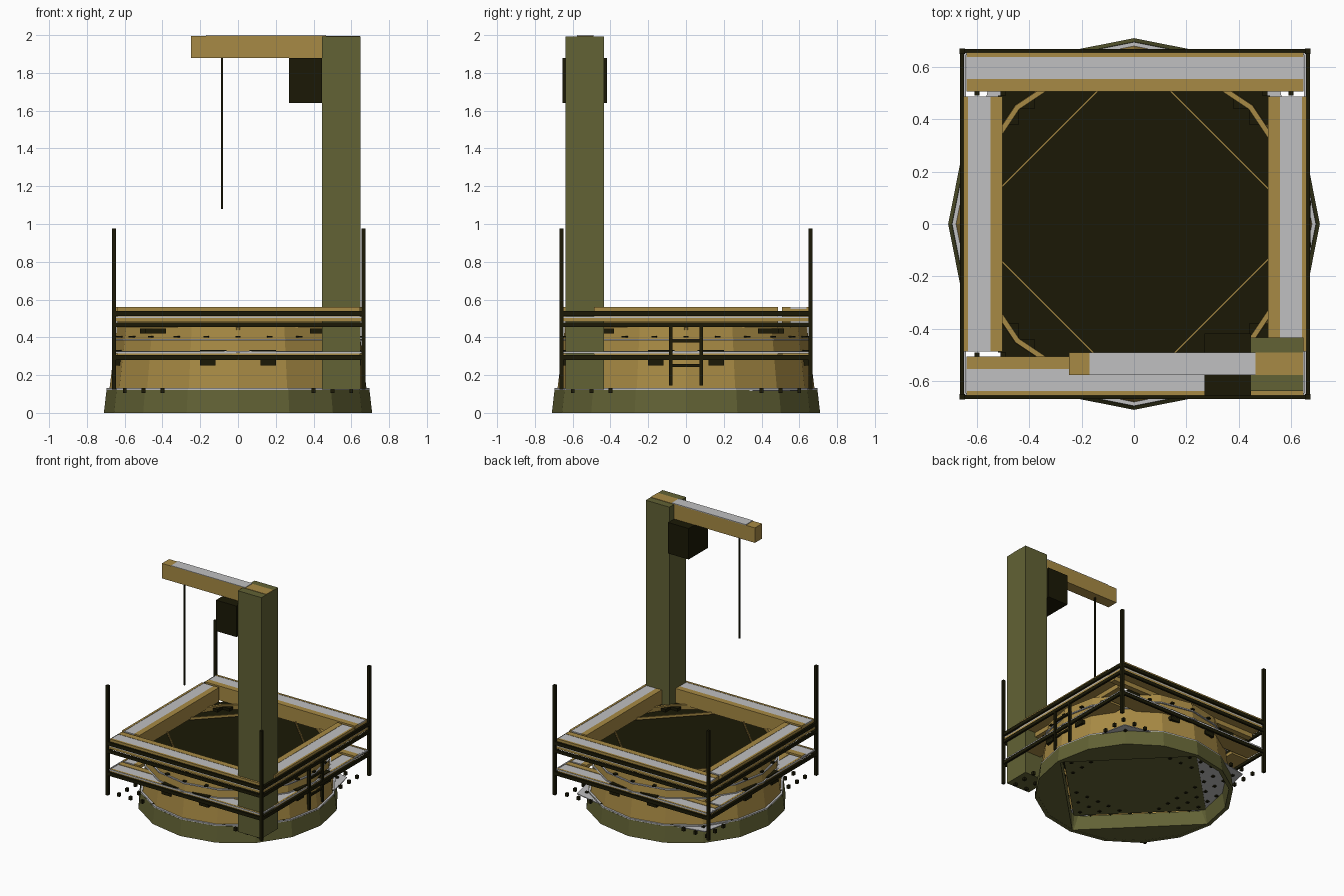
import bpy, bmesh, math
from mathutils import Matrix

cube = bpy.data.objects.get("Cube")
if cube:
    bpy.data.objects.remove(cube)


def material(name, rgb):
    m = bpy.data.materials.new(name)
    m.use_nodes = True
    m.diffuse_color = (*rgb, 1)
    m.node_tree.nodes["Principled BSDF"].inputs["Base Color"].default_value = (*rgb, 1)
    return m


GOLD = material("golden wood", (0.39, 0.255, 0.058))
OLIVE = material("olive paint", (0.122, 0.122, 0.035))
DARK = material("dark metal", (0.0105, 0.0095, 0.0018))
GREY = material("grey plank", (0.53, 0.53, 0.535))


def finish(name, bm, mat):
    bmesh.ops.recalc_face_normals(bm, faces=bm.faces)
    mesh = bpy.data.meshes.new(name)
    bm.to_mesh(mesh)
    bm.free()
    mesh.materials.append(mat)
    ob = bpy.data.objects.new(name, mesh)
    bpy.context.collection.objects.link(ob)
    return ob


def add_box(bm, x, y, z, turn=0):
    """Box from (min, max) pairs, turned about the z axis in degrees."""
    mid = [(a + b) / 2 for a, b in (x, y, z)]
    size = [b - a for a, b in (x, y, z)]
    mat = (Matrix.Rotation(math.radians(turn), 4, "Z") @ Matrix.Translation(mid)
           @ Matrix.Diagonal((*size, 1)))
    bmesh.ops.create_cube(bm, size=1, matrix=mat)


def box(name, mat, x, y, z, turn=0):
    bm = bmesh.new()
    add_box(bm, x, y, z, turn)
    return finish(name, bm, mat)


def four_sides(name, mat, x, y, z, start=0):
    """The same box repeated on all four sides."""
    bm = bmesh.new()
    for i in range(4):
        add_box(bm, x, y, z, start + 90 * i)
    return finish(name, bm, mat)


def ring(name, mat, profile, sides=16):
    """Closed (radius, height) profile swept round the z axis."""
    bm = bmesh.new()
    loops = []
    for i in range(sides):
        a = math.tau * i / sides
        loops.append([bm.verts.new((r * math.cos(a), r * math.sin(a), z)) for r, z in profile])
    n = len(profile)
    for i in range(sides):
        p, q = loops[i], loops[(i + 1) % sides]
        for j in range(n):
            k = (j + 1) % n
            bm.faces.new((p[j], q[j], q[k], p[k]))
    return finish(name, bm, mat)


def prism(name, mat, outline, z0, z1):
    bm = bmesh.new()
    face = bm.faces.new([bm.verts.new((x, y, z0)) for x, y in outline])
    up = bmesh.ops.extrude_face_region(bm, geom=[face])["geom"]
    bmesh.ops.translate(bm, vec=(0, 0, z1 - z0),
                        verts=[v for v in up if isinstance(v, bmesh.types.BMVert)])
    return finish(name, bm, mat)


def arc(r, start, count):
    """Points on a circle in sixteenths of a turn."""
    return [(r * math.cos(math.tau * i / 16), r * math.sin(math.tau * i / 16))
            for i in range(start, start + count)]


# Round base and drum
ring("base_ring", OLIVE, [(0.71, 0), (0.696, 0.122), (0.66, 0.122), (0.68, 0)])
ring("base_ledge", GREY, [(0.695, 0.12), (0.695, 0.131), (0.64, 0.131), (0.64, 0.12)])
ring("drum_wall", GOLD, [(0.68, 0.13), (0.64, 0.46), (0.62, 0.46), (0.66, 0.13)])
for name, r, z in (("lower_hoop", 0.666, 0.318), ("upper_hoop", 0.66, 0.383)):
    ring(name, GREY, [(r, z), (r, z + 0.009), (r - 0.03, z + 0.009), (r - 0.03, z)])
prism("drum_cover", DARK, arc(0.63, 0, 16), 0.415, 0.425)

# Floor: a diamond, with solid base segments on three of its edges
D = 0.67
prism("floor_diamond", OLIVE, [(D, 0), (0, D), (-D, 0), (0, -D)], 0.112, 0.124)
for name, start in (("back_left", 0), ("front_right", 8), ("front_left", 12)):
    prism(name + "_base_segment", OLIVE, arc(0.685, start, 5), 0.001, 0.113)
for sx, side in ((1, "left"), (-1, "right")):
    prism("back_floor_plate_" + side, GREY, [(sx * D, 0), (sx * 0.55, 0.55), (0, D)], 0.116, 0.122)

# Bolts in a square grid around the floor
bm = bmesh.new()
B = 0.01
grid = [0.1 * i for i in range(-6, 7)]
for x in grid:
    for y in grid:
        if max(abs(x), abs(y)) > 0.35:
            add_box(bm, (x - B, x + B), (y - B, y + B), (0.106, 0.132))
finish("floor_bolts", bm, DARK)
bm = bmesh.new()
for i in range(24):
    add_box(bm, (0.635, 0.662), (-0.012, 0.012), (0.398, 0.408), 15 * i)
finish("drum_bolts", bm, DARK)

# Dark brackets between drum and walkways
bm = bmesh.new()
for i in range(4):
    for s in (-1, 1):
        for c, w, y0, y1, z0, z1 in ((0.435, 0.055, -0.52, -0.44, 0.42, 0.446),
                                     (0.16, 0.04, -0.652, -0.6, 0.25, 0.28),
                                     (0.13, 0.07, -0.652, -0.6, 0.322, 0.332)):
            add_box(bm, (s * c - w, s * c + w), (y0, y1), (z0, z1), 90 * i)
finish("walkway_brackets", bm, DARK)

# Thin diagonal braces across the opening
four_sides("diagonal_braces", GOLD, (0.454, 0.461), (-0.45, 0.45), (0.44, 0.46), 45)

# Walkways: long planks front and back, short planks on the sides
frame = []
for name, turn, half in (("back", 0, 0.643), ("front", 180, 0.643),
                         ("right", 90, 0.488), ("left", 270, 0.488)):
    bm = bmesh.new()
    add_box(bm, (-half, half), (0.638, 0.655), (0.485, 0.56), turn)
    add_box(bm, (-half, half), (0.507, 0.553), (0.45, 0.56), turn)
    add_box(bm, (-half, half), (0.55, 0.64), (0.485, 0.55), turn)
    frame.append(finish(name + "_upper_beams", bm, GOLD))
    bm = bmesh.new()
    add_box(bm, (-half, half), (0.638, 0.652), (0.3, 0.326), turn)
    add_box(bm, (-half, half), (0.507, 0.553), (0.3, 0.326), turn)
    add_box(bm, (-half, half), (0.55, 0.64), (0.3, 0.315), turn)
    frame.append(finish(name + "_lower_beams", bm, GOLD))
    for level, z in (("upper", 0.55), ("lower", 0.315)):
        frame.append(box(name + "_" + level + "_deck", GREY,
                         (-half, half), (0.553, 0.638), (z, z + 0.008), turn))

# Fascia strips, corner posts and rails
E = 0.65
for name, mat, y, z in (("fascia_boards", GOLD, (0.646, 0.656), (0.483, 0.502)),
                        ("fascia_strips", GREY, (0.646, 0.656), (0.502, 0.51)),
                        ("lower_strips", GREY, (0.646, 0.656), (0.315, 0.325)),
                        ("top_rails", DARK, (0.653, 0.669), (0.514, 0.54)),
                        ("middle_rails", DARK, (0.653, 0.669), (0.455, 0.479)),
                        ("bottom_rails", DARK, (0.653, 0.669), (0.28, 0.306))):
    frame.append(four_sides(name, mat, (-E, E), y, z))
frame.append(four_sides("corner_posts", DARK, (0.649, 0.67), (0.649, 0.67), (0.125, 0.975)))

# Ladder on one side
bm = bmesh.new()
for s in (-1, 1):
    add_box(bm, (0.652, 0.672), (s * 0.08 - 0.009, s * 0.08 + 0.009), (0.145, 0.46))
for z in (0.25, 0.38):
    add_box(bm, (0.655, 0.67), (-0.08, 0.08), (z - 0.008, z + 0.008))
frame.append(finish("ladder", bm, DARK))

# The walkway frame sits slightly off the drum's axis
for ob in frame:
    ob.location.x = 0.004

# Crane
box("crane_column", OLIVE, (0.445, 0.648), (-0.638, -0.433), (0.125, 1.993))
box("crane_arm", GOLD, (-0.248, 0.647), (-0.577, -0.49), (1.88, 1.996))
box("crane_arm_plank", GREY, (-0.17, 0.465), (-0.577, -0.49), (1.994, 2.0))
box("winch_housing", DARK, (0.27, 0.446), (-0.655, -0.418), (1.64, 1.88))
box("hoist_rope", DARK, (-0.09, -0.08), (-0.538, -0.528), (1.08, 1.89))
